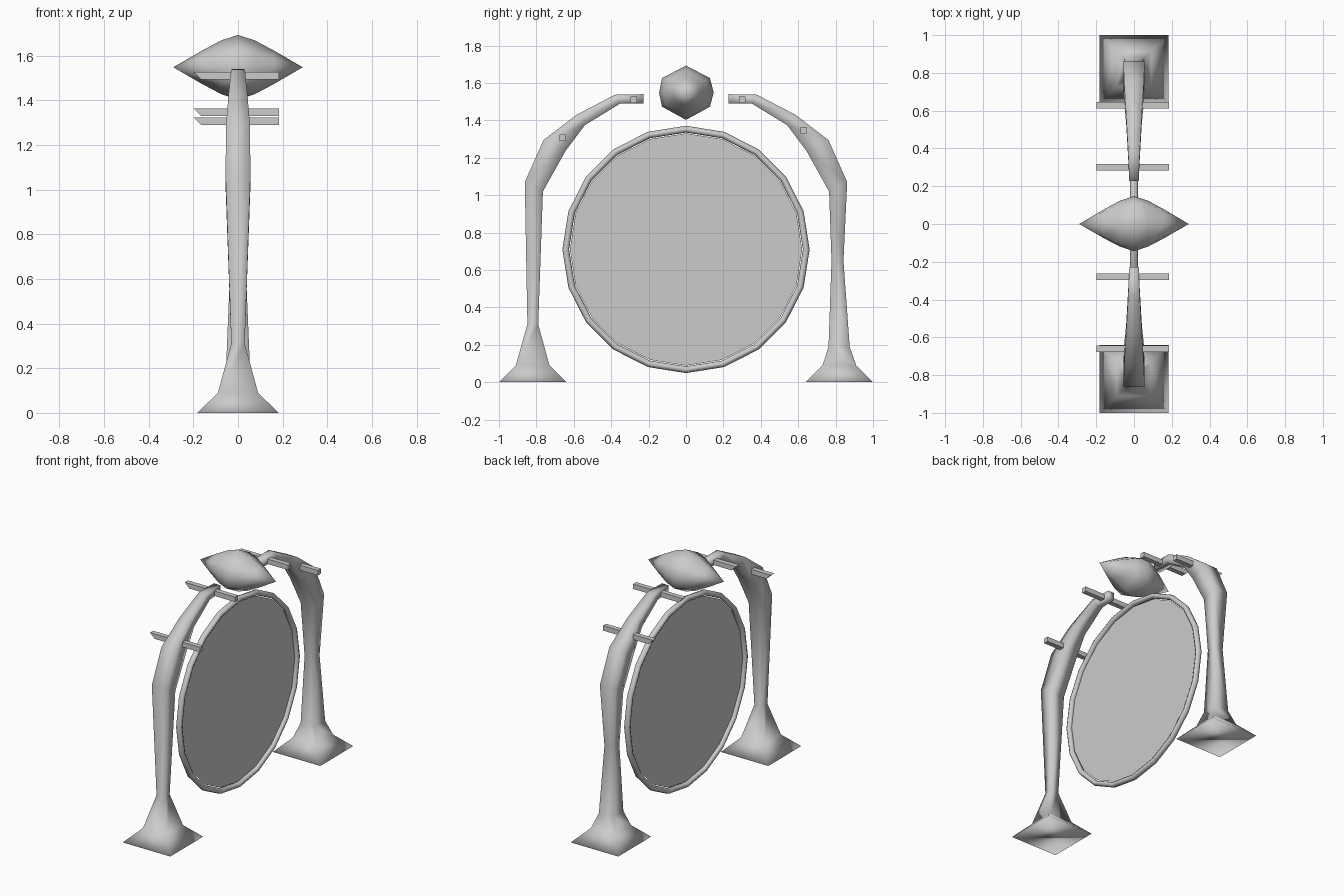
import bpy, bmesh
from math import cos, sin, pi

if "Cube" in bpy.data.objects:
    bpy.data.objects.remove(bpy.data.objects["Cube"])


def finish(name, bm, smooth=True):
    bmesh.ops.recalc_face_normals(bm, faces=bm.faces[:])
    for f in bm.faces:
        f.smooth = smooth
    me = bpy.data.meshes.new(name)
    bm.to_mesh(me)
    bm.free()
    ob = bpy.data.objects.new(name, me)
    bpy.context.collection.objects.link(ob)
    return ob


def loft(name, rings, smooth=True, closed=False):
    """Skin a list of rings; a one-point ring becomes a tip."""
    bm = bmesh.new()
    vs = [[bm.verts.new(p) for p in r] for r in rings]
    pairs = list(zip(vs, vs[1:])) + ([(vs[-1], vs[0])] if closed else [])
    for a, b in pairs:
        n = max(len(a), len(b))
        for i in range(n):
            j = (i + 1) % n
            if len(a) == 1:
                bm.faces.new((a[0], b[j], b[i]))
            elif len(b) == 1:
                bm.faces.new((a[i], a[j], b[0]))
            else:
                bm.faces.new((a[i], a[j], b[j], b[i]))
    if not closed:
        for r in (vs[0], vs[-1]):
            if len(r) > 2:
                bm.faces.new(r)
    return finish(name, bm, smooth)


# Curved posts: (outer y, outer z, inner y, inner z, half width in x)
foot = [(1.0, 0, .64, 0, .182), (.91, .09, .73, .09, .09)]
shaft_a = [(.848, .31, .79, .31, .03)]
shaft_b = [(.875, .19, .762, .19, .054), (.842, .65, .778, .65, .035)]
arch = [(.862, 1.07, .765, 1.02, .056), (.762, 1.295, .645, 1.235, .053),
        (.585, 1.43, .54, 1.375, .042), (.38, 1.537, .352, 1.49, .031),
        (.228, 1.54, .228, 1.49, .025)]
for name, s, prof in (("front_post", -1, foot + shaft_a + arch),
                      ("back_post", 1, foot + shaft_b + arch)):
    loft(name, [[(-w, s * yo, zo), (w, s * yo, zo), (w, s * yi, zi), (-w, s * yi, zi)]
                for yo, zo, yi, zi, w in prof])

# Crossing pegs with one slanted end
h = .017
for i, (y, z) in enumerate([(-.66, 1.307), (-.28, 1.51), (.628, 1.347), (.30, 1.51)]):
    section = [(-h, -h), (h, -h), (h, h), (-h, h)]
    loft(f"peg_{i + 1}", [
        [(-.182 - dz * 1.0, y + dy, z + dz) for dy, dz in section],
        [(.184, y + dy, z + dz) for dy, dz in section]], smooth=False)

# Twenty-sided hoop and the thin disc inside it
N, CZ = 20, .71


def circle(r, x=0):
    return [(x, r * sin(2 * pi * k / N), CZ + r * cos(2 * pi * k / N)) for k in range(N)]


loft("hoop", [circle(.643 + .018 * cos(2 * pi * k / 8), .021 * sin(2 * pi * k / 8))
              for k in range(8)], closed=True)
bm = bmesh.new()
bm.faces.new([bm.verts.new(p) for p in circle(.621)])
finish("mirror_disc", bm, False)

# Pointed floating stone: rounded section, tips along x
sec = [(0, .145), (.128, .078), (.148, 0), (.128, -.075),
       (0, -.145), (-.128, -.075), (-.144, 0), (-.128, .078)]
GZ = 1.548
rings = [[(-.29, 0, GZ)]]
for x, k in ((-.16, .52), (-.075, .83), (0, 1), (.075, .83), (.16, .52)):
    rings.append([(x, y * k, GZ + z * k) for y, z in sec])
rings.append([(.29, 0, GZ)])
loft("floating_stone", rings)
